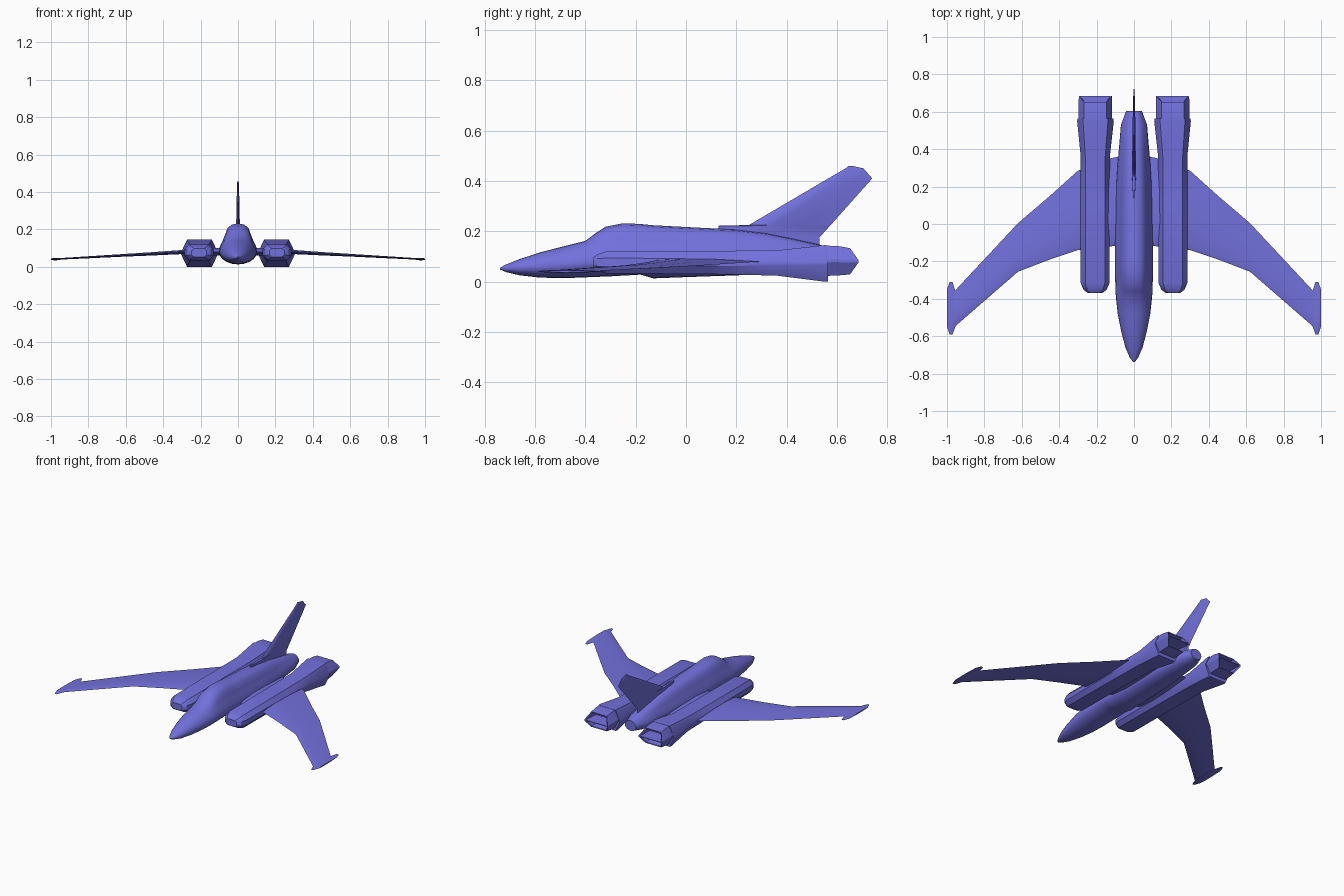
import bpy, bmesh, math

if "Cube" in bpy.data.objects:
    bpy.data.objects.remove(bpy.data.objects["Cube"])

paint = bpy.data.materials.new("blue_violet_paint")
paint.diffuse_color = (0.17, 0.165, 0.72, 1)
paint.use_nodes = True
paint.node_tree.nodes["Principled BSDF"].inputs["Base Color"].default_value = paint.diffuse_color


def loft(name, rings, mirror=False, angle=35):
    """Skin a row of equal-length closed rings, cap both ends."""
    bm = bmesh.new()
    rows = [[bm.verts.new(p) for p in ring] for ring in rings]
    n = len(rows[0])
    for a, b in zip(rows, rows[1:]):
        for i in range(n):
            bm.faces.new((a[i], a[(i + 1) % n], b[(i + 1) % n], b[i]))
    bm.faces.new(rows[0])
    bm.faces.new(rows[-1])
    bmesh.ops.recalc_face_normals(bm, faces=bm.faces)
    me = bpy.data.meshes.new(name)
    bm.to_mesh(me)
    bm.free()
    me.materials.append(paint)
    ob = bpy.data.objects.new(name, me)
    bpy.context.collection.objects.link(ob)
    if mirror:
        ob.modifiers.new("Mirror", 'MIRROR').use_axis[0] = True
    bpy.ops.object.select_all(action='DESELECT')
    ob.select_set(True)
    bpy.context.view_layer.objects.active = ob
    bpy.ops.object.shade_smooth_by_angle(angle=math.radians(angle))
    return ob


def lens(y0, y1, t):
    """Thin foil section: (chord position, offset) pairs."""
    c = y1 - y0
    up = [(y0, 0), (y0 + .06 * c, .55 * t), (y0 + .3 * c, t), (y0 + .65 * c, .75 * t), (y1, 0)]
    return up + [(y, -o) for y, o in reversed(up[1:-1])]


# Fuselage: round nose blending into a bell section under the canopy
def body_ring(y, w, bottom, mid, top, bell):
    bell_x = [1, .95, .8, .68, .56, .34, 0]
    bell_z = [0, .2, .4, .6, .82, .96, 1]
    half = []
    for i in range(7):
        a = math.radians(15 * i)
        half.append((w * ((1 - bell) * math.cos(a) + bell * bell_x[i]),
                     mid + (top - mid) * ((1 - bell) * math.sin(a) + bell * bell_z[i])))
    low = [(w * math.cos(math.radians(a)), mid - (mid - bottom) * math.sin(math.radians(a)))
           for a in (90, 72, 54, 36, 18)]
    right = low + half
    pts = right + [(-x, z) for x, z in reversed(right[1:-1])]
    return [(x, y, z) for x, z in pts]


body = [(-.738, .004, .048, .052, .056, 0), (-.715, .022, .038, .052, .068, 0),
        (-.66, .046, .025, .055, .09, 0), (-.58, .067, .016, .06, .116, 0),
        (-.48, .087, .014, .067, .142, .1), (-.40, .096, .017, .073, .162, .3),
        (-.36, .099, .019, .076, .192, .7), (-.32, .1, .02, .078, .218, 1),
        (-.25, .102, .024, .08, .232, 1), (-.18, .102, .028, .08, .229, 1),
        (-.13, .102, .013, .08, .224, 1), (0, .101, .018, .08, .217, 1),
        (.2, .097, .025, .08, .207, 1), (.32, .088, .03, .08, .193, .9),
        (.42, .079, .034, .082, .172, .7), (.53, .07, .04, .085, .147, .4),
        (.605, .042, .055, .088, .125, .2)]
loft("fuselage", [body_ring(*s) for s in body])

# Forward-swept wings running through the nacelles
wing = [(0, -.11, .38, .08, .022), (.13, -.12, .35, .08, .02), (.3, -.14, .285, .079, .011),
        (.45, -.19, .15, .07, .009), (.62, -.255, .005, .061, .007), (.965, -.555, -.365, .042, .004)]
loft("wing", [[(x, y, z + o) for y, o in lens(a, b, t)] for x, a, b, z, t in wing], True)

# Wing-tip rails
tip = [(.95, -.535, -.375, .004), (.97, -.59, -.31, .006), (.986, -.59, -.31, .006), (1, -.55, -.35, .004)]
loft("wing_tip_rail", [[(x, y, .041 + o) for y, o in lens(a, b, t)] for x, a, b, t in tip], True)

# Tail fin with its low dorsal spine
fin = [(.14, .13, .53, .011), (.175, .13, .53, .011), (.222, .13, .572, .01), (.225, .25, .575, .01),
       (.41, .565, .74, .006), (.45, .634, .705, .004), (.46, .645, .66, .003)]
loft("tail_fin", [[(o, y, z) for y, o in lens(a, b, t)] for z, a, b, t in fin])


# Engine nacelles: eight-sided boxes flaring into hexagons at the rear
def engine_ring(y, cx, w, cz, h, side, flat=.68, point=0):
    pts = [(1, -side), (1, side), (flat, 1), (-flat, 1), (-1, side), (-1, -side), (-flat, -1), (flat, -1)]
    return [(cx + w * px, y + point * (abs(pz) < 1), cz + h * pz) for px, pz in pts]


nacelle = [(-.368, .208, .04, .075, .022, .5), (-.352, .208, .062, .076, .033, .45),
           (-.315, .208, .077, .077, .044, .4), (.1, .208, .077, .076, .046, .3),
           (.36, .207, .078, .074, .05, .2), (.55, .206, .098, .0725, .0725, .08),
           (.565, .206, .096, .0725, .0715, .08)]
loft("engine_nacelle", [engine_ring(*s) for s in nacelle], True, 30)

# Hollow nozzles with pointed side lips
nozzle = [(.55, .207, .088, .083, .06, .1, .68, 0), (.6, .207, .09, .083, .059, .1, .68, 0),
          (.652, .207, .088, .081, .052, .1, .68, .033), (.65, .207, .08, .081, .046, .1, .68, .03),
          (.59, .207, .07, .081, .036, .1, .68, 0)]
loft("engine_nozzle", [engine_ring(*s) for s in nozzle], True, 25)

# Horizontal vane across each nozzle
loft("nozzle_vane", [[(x, .585, .088), (x, .685, .083), (x, .685, .079), (x, .585, .074)]
                     for x in (.125, .289)], True)
